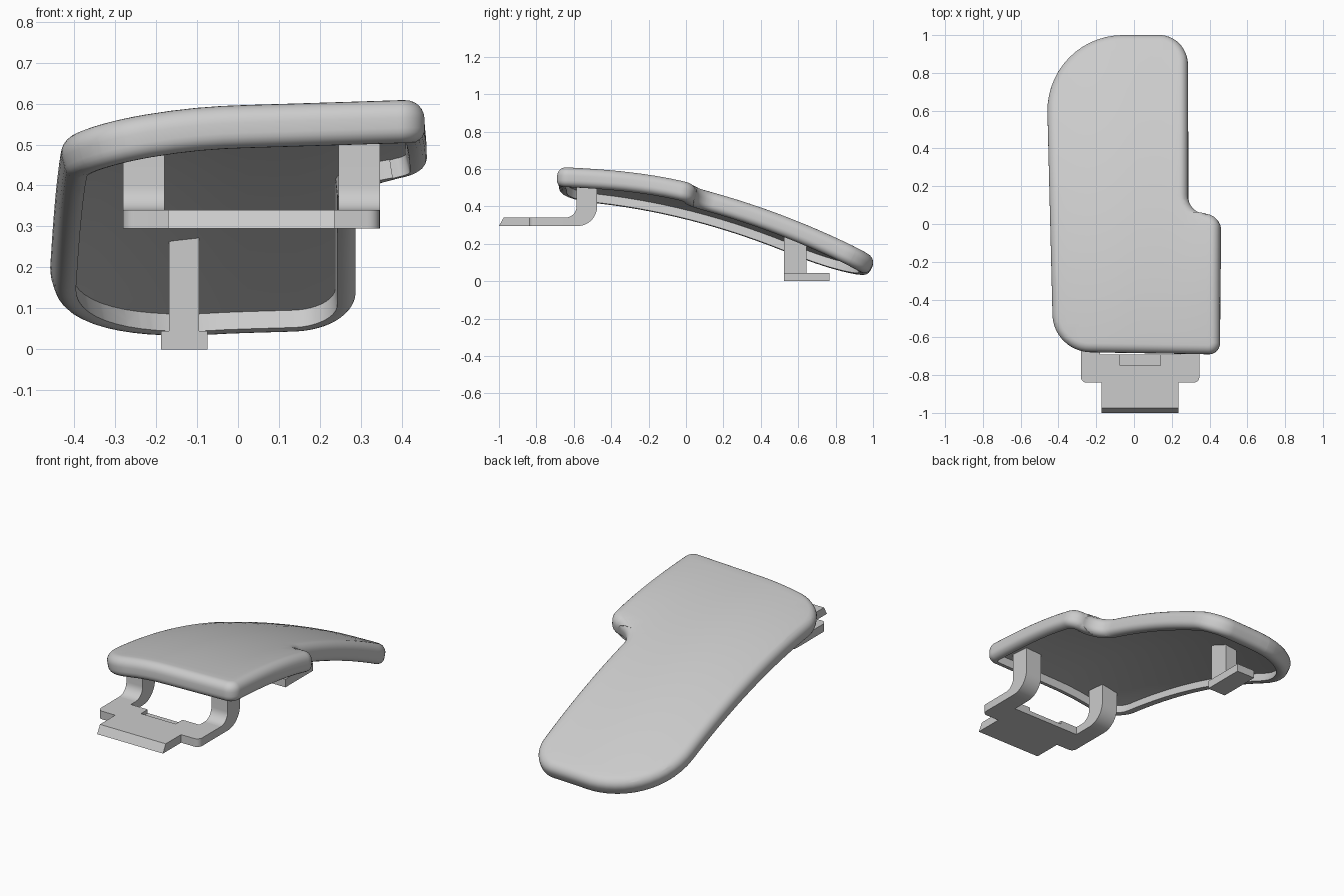
import bpy, bmesh, math
from mathutils import Vector

cube = bpy.data.objects.get("Cube")
if cube:
    bpy.data.objects.remove(cube)

grey = bpy.data.materials.new("light grey plastic")
grey.use_nodes = True
COLOUR = (0.6, 0.6, 0.6, 1)
grey.diffuse_color = COLOUR
grey.node_tree.nodes["Principled BSDF"].inputs["Base Color"].default_value = COLOUR


def finish(name, bm, angle=35):
    bmesh.ops.recalc_face_normals(bm, faces=bm.faces[:])
    mesh = bpy.data.meshes.new(name)
    bm.to_mesh(mesh)
    bm.free()
    ob = bpy.data.objects.new(name, mesh)
    bpy.context.scene.collection.objects.link(ob)
    mesh.materials.append(grey)
    bpy.ops.object.select_all(action='DESELECT')
    ob.select_set(True)
    bpy.context.view_layer.objects.active = ob
    bpy.ops.object.shade_smooth_by_angle(angle=math.radians(angle))


def rounded(corners, steps=10):
    """Polygon from (x, y, radius) corners, each replaced by an arc."""
    out = []
    for i, (x, y, r) in enumerate(corners):
        p = Vector((x, y))
        if r == 0:
            out.append(p)
            continue
        a = (Vector(corners[i - 1][:2]) - p).normalized()
        b = (Vector(corners[(i + 1) % len(corners)][:2]) - p).normalized()
        half = a.angle(b) / 2
        centre = p + (a + b).normalized() * (r / math.sin(half))
        start = p + a * (r / math.tan(half)) - centre
        end = p + b * (r / math.tan(half)) - centre
        sweep = start.angle_signed(end)
        for k in range(steps + 1):
            t = -sweep * k / steps
            out.append(centre + Vector((start.x * math.cos(t) - start.y * math.sin(t),
                                        start.x * math.sin(t) + start.y * math.cos(t))))
    return out


def inset(points, d):
    """Offset a counter-clockwise outline inward by d."""
    out = []
    for i, p in enumerate(points):
        e1 = (p - points[i - 1]).normalized()
        e2 = (points[(i + 1) % len(points)] - p).normalized()
        n = Vector((-e1.y - e2.y, e1.x + e2.x)).normalized()
        out.append(p + n * (d / max(0.5, n.dot(Vector((-e1.y, e1.x))))))
    return out


def extrude(name, points, lo, hi, place):
    """Prism of a 2D profile; place maps (u, v, w) to a 3D point."""
    bm = bmesh.new()
    face = bm.faces.new([bm.verts.new(place(p[0], p[1], lo)) for p in points])
    new = bmesh.ops.extrude_face_region(bm, geom=[face])["geom"]
    shift = Vector(place(0, 0, hi)) - Vector(place(0, 0, lo))
    bmesh.ops.translate(bm, vec=shift, verts=[v for v in new if isinstance(v, bmesh.types.BMVert)])
    finish(name, bm)


# --- Curved cover: flat hollow tray, gridded, then bent onto a surface ---
THICK, CEILING, MID = 0.105, 0.059, 0.045


def height(x, y):
    t = min(max((y + 0.69) / 0.69, 0), 1)
    lift = 0.38 * max(0, x - 0.2) ** 2 * t * t * (3 - 2 * t)
    return (0.509 - 0.235 * y - 0.14 * y * y + 0.03 * (x - 0.2)
            - 0.31 * min(x, 0) ** 2 + lift)


def bend(co):
    x, y, h = co
    e = 0.01
    n = Vector(((height(x - e, y) - height(x + e, y)) / (2 * e),
                (height(x, y - e) - height(x, y + e)) / (2 * e), 1))
    size = n.length
    return Vector((x, y, height(x, y) - MID * size)) + n / size * (h + MID)


outline = rounded([(-0.425, -0.675, 0.2), (0.455, -0.69, 0.06), (0.455, 0.052, 0.075),
                   (0.285, 0.052, 0.1), (0.285, 0.996, 0.15), (-0.467, 0.996, 0.4)], 14)

# Rim section as (inset, depth): top round, wall, lower round, lip, inner wall
section = []
for k in range(7):
    a = k / 6 * math.pi / 2
    section.append((0.045 * (1 - math.sin(a)), 0.045 * (1 - math.cos(a))))
for k in range(6):
    a = k / 5 * math.pi / 2
    section.append((0.035 * (1 - math.cos(a)), THICK - 0.035 * (1 - math.sin(a))))
section += [(0.046, THICK), (0.048, CEILING)]

bm = bmesh.new()
rings = [[bm.verts.new((p.x, p.y, -depth)) for p in inset(outline, d)] for d, depth in section]
count = len(outline)
for r1, r2 in zip(rings, rings[1:]):
    for i in range(count):
        j = (i + 1) % count
        bm.faces.new((r1[i], r1[j], r2[j], r2[i]))
bm.faces.new(rings[0])
bm.faces.new(rings[-1])
for axis, start, step, total in ((0, -0.4013, 0.0607, 14), (1, -0.6017, 0.0713, 22)):
    for k in range(total):
        co, no = Vector(), Vector()
        co[axis], no[axis] = start + step * k, 1
        bmesh.ops.bisect_plane(bm, geom=bm.verts[:] + bm.edges[:] + bm.faces[:],
                               dist=1e-5, plane_co=co, plane_no=no)
for v in bm.verts:
    v.co = bend(v.co)
finish("curved_cover", bm, 50)


# --- Front clip: stepped flat plate with a shallow pocket, plus a bevelled tongue ---
flat = lambda u, v, w: (u, v, w)
side = lambda u, v, w: (w, u, v)
AXIS, LOW, TOP = 0.0325, 0.295, 0.34

plate = rounded([(-0.281, -0.84, 0.03), (0.346, -0.84, 0.03), (0.346, -0.645, 0),
                 (0.245, -0.645, 0), (0.245, -0.69, 0), (0.14, -0.69, 0), (0.14, -0.75, 0),
                 (-0.075, -0.75, 0), (-0.075, -0.69, 0), (-0.18, -0.69, 0),
                 (-0.18, -0.645, 0), (-0.281, -0.645, 0)], 6)
extrude("clip_plate", plate, LOW, TOP, flat)
extrude("clip_pocket_floor", [(-0.075, -0.75), (0.14, -0.75), (0.14, -0.69), (-0.075, -0.69)],
        LOW, 0.32, flat)
extrude("clip_tongue", [(-1, LOW), (-0.84, LOW), (-0.84, TOP), (-0.975, TOP)],
        -0.171, 0.236, side)


# --- Bent arms joining the clip to the cover ---
def arc(cy, cz, r, steps=8):
    return [(cy + r * math.sin(k / steps * math.pi / 2), cz - r * math.cos(k / steps * math.pi / 2))
            for k in range(steps + 1)]


arm = ([(-0.645, LOW)] + arc(-0.58, 0.4, 0.105) + [(-0.475, 0.54), (-0.585, 0.545)]
       + arc(-0.645, 0.4, 0.06)[::-1])
for name, sign in (("left_arm", 1), ("right_arm", -1)):
    lo, hi = sorted((AXIS + sign * 0.2125, AXIS + sign * 0.3135))
    extrude(name, arm, lo, hi, side)

# --- Rear post and its foot ---
extrude("rear_post", [(0.525, 0.02), (0.645, 0.02), (0.645, 0.25), (0.525, 0.29)],
        -0.168, -0.095, side)
extrude("rear_foot", [(0.525, 0), (0.767, 0), (0.767, 0.045), (0.525, 0.045)],
        -0.188, -0.074, side)
